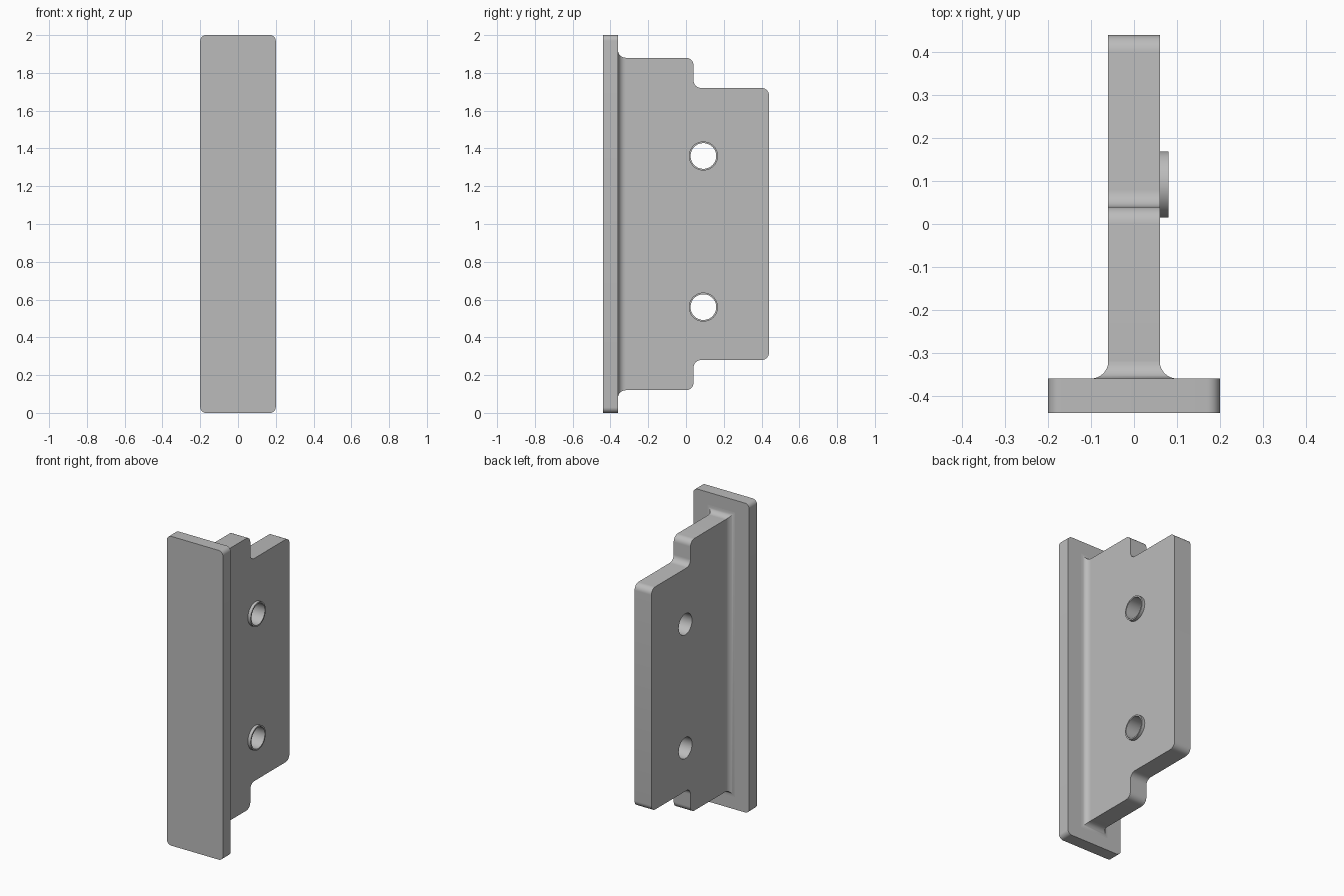
import bpy, bmesh
from math import sin, cos, pi
from mathutils import Matrix, Vector

if "Cube" in bpy.data.objects:
    bpy.data.objects.remove(bpy.data.objects["Cube"])

steel = bpy.data.materials.new("plain grey")
steel.use_nodes = True
GREY = (0.5, 0.5, 0.5, 1)
steel.diffuse_color = GREY
steel.node_tree.nodes["Principled BSDF"].inputs["Base Color"].default_value = GREY

# Flat shapes are drawn in a plane, then turned so they are extruded along y or x
ALONG_Y = Matrix.Rotation(pi / 2, 4, "X")
ALONG_X = Matrix(((0, 0, 1, 0), (1, 0, 0, 0), (0, 1, 0, 0), (0, 0, 0, 1)))


def finish(name, bm):
    bmesh.ops.remove_doubles(bm, verts=bm.verts, dist=1e-5)
    bmesh.ops.recalc_face_normals(bm, faces=bm.faces)
    mesh = bpy.data.meshes.new(name)
    bm.to_mesh(mesh)
    bm.free()
    mesh.materials.append(steel)
    obj = bpy.data.objects.new(name, mesh)
    bpy.context.collection.objects.link(obj)
    bpy.ops.object.select_all(action="DESELECT")
    obj.select_set(True)
    bpy.context.view_layer.objects.active = obj
    bpy.ops.object.shade_smooth_by_angle(angle=pi / 6)
    return obj


def circle(x, y, r, n=48):
    return [(x + r * cos(2 * pi * i / n), y + r * sin(2 * pi * i / n)) for i in range(n)]


def rounded(corners, steps=8):
    """Closed outline with each square corner (x, y, radius) replaced by an arc."""
    out = []
    for i, (x, y, r) in enumerate(corners):
        c = Vector((x, y))
        if r == 0:
            out.append(c)
            continue
        a = (Vector(corners[i - 1][:2]) - c).normalized() * r
        b = (Vector(corners[(i + 1) % len(corners)][:2]) - c).normalized() * r
        for k in range(steps + 1):
            t = k / steps * pi / 2
            out.append(c + a * (1 - sin(t)) + b * (1 - cos(t)))
    return out


def plate(name, outlines, thickness, turn, centre):
    """Fill the outlines (inner ones become holes) and extrude them."""
    curve = bpy.data.curves.new(name, "CURVE")
    curve.dimensions = "2D"
    curve.fill_mode = "BOTH"
    curve.extrude = thickness / 2
    for pts in outlines:
        spline = curve.splines.new("POLY")
        spline.points.add(len(pts) - 1)
        for p, (x, y) in zip(spline.points, pts):
            p.co = (x, y, 0, 1)
        spline.use_cyclic_u = True
    temp = bpy.data.objects.new(name, curve)
    bm = bmesh.new()
    bm.from_mesh(temp.to_mesh())
    temp.to_mesh_clear()
    bpy.data.objects.remove(temp)
    bpy.data.curves.remove(curve)
    bm.transform(Matrix.Translation(centre) @ turn)
    return finish(name, bm)


# Front flange
R = 0.03
plate("front_flange", [rounded([(-.2, 0, R), (.2, 0, R), (.2, 2, R), (-.2, 2, R)])],
      0.08, ALONG_Y, (0, -0.4, 0))

# Stepped web with two through holes
F = 0.04
HOLE_Y, HOLES_Z = 0.092, {"lower": 0.56, "upper": 1.36}
lower = [(-.36, .12, 0), (.04, .12, F), (.04, .28, F), (.44, .28, F)]
upper = [(y, 2 - z, r) for y, z, r in reversed(lower)]
bores = [circle(HOLE_Y, z, 0.068) for z in HOLES_Z.values()]
plate("web", [rounded(lower + upper)] + bores, 0.12, ALONG_X, (0, 0, 0))

# Collars around the holes on the left side
for place, z in HOLES_Z.items():
    plate(place + "_collar", [circle(HOLE_Y, z, 0.077), circle(HOLE_Y, z, 0.068)],
          0.02, ALONG_X, (0.07, 0, 0))

# Concave fillet running all round the foot of the web
bm = bmesh.new()
rings = []
for k in range(9):
    t = k / 8 * pi / 2
    d, y = F * (1 - sin(t)), -0.36 + F * (1 - cos(t))
    w, h = 0.06 + d, 0.88 + d
    rings.append([bm.verts.new((sx * w, y, 1 + sz * h))
                  for sx, sz in ((-1, -1), (1, -1), (1, 1), (-1, 1))])
for a, b in zip(rings, rings[1:]):
    for i in range(4):
        j = (i + 1) % 4
        bm.faces.new((a[i], a[j], b[j], b[i]))
# Closing the buried ends keeps the fillet solid
bm.faces.new(rings[0])
bm.faces.new(rings[-1])
finish("web_fillet", bm)
